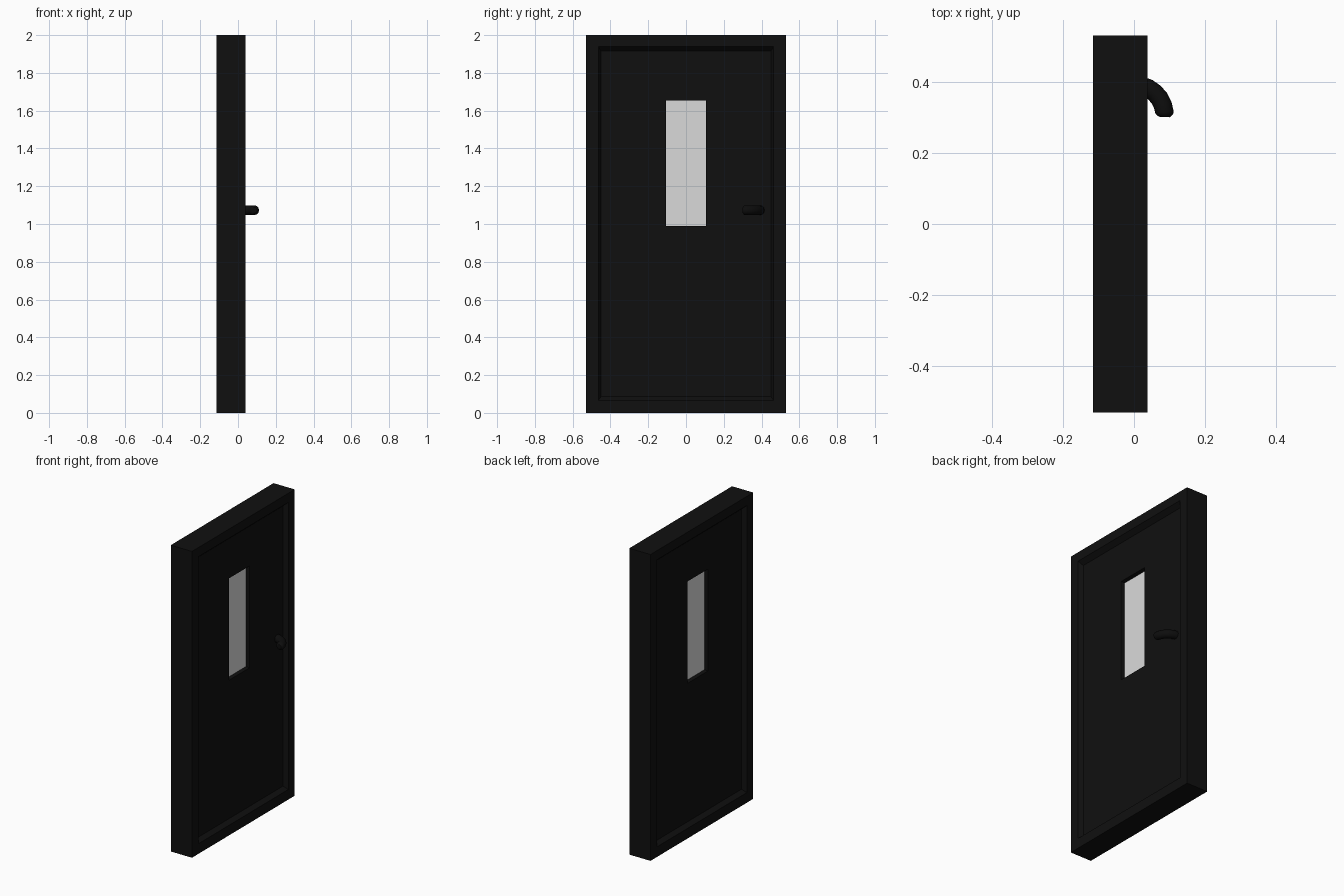
import bpy, bmesh, math
from mathutils import Vector

if "Cube" in bpy.data.objects:
    bpy.data.objects.remove(bpy.data.objects["Cube"])

MID = -0.038  # middle of the door's thickness along x


def material(name, rgb):
    m = bpy.data.materials.new(name)
    m.diffuse_color = (*rgb, 1)
    m.use_nodes = True
    m.node_tree.nodes["Principled BSDF"].inputs["Base Color"].default_value = m.diffuse_color
    return m


black = material("black paint", (0.005, 0.005, 0.005))
dark = material("handle black", (0.004, 0.004, 0.004))
pale = material("pale glass", (0.7, 0.7, 0.7))


def finish(name, bm, mat):
    bmesh.ops.recalc_face_normals(bm, faces=bm.faces)
    me = bpy.data.meshes.new(name)
    bm.to_mesh(me)
    bm.free()
    me.materials.append(mat)
    ob = bpy.data.objects.new(name, me)
    bpy.context.collection.objects.link(ob)
    return ob


def bridge(bm, a, b):
    n = len(a)
    for i in range(n):
        bm.faces.new((a[i], a[(i + 1) % n], b[(i + 1) % n], b[i]))


def rect_ring(name, profile, mat):
    """Closed rectangular ring; profile = (x offset, half width, bottom, top),
    mirrored across the middle of the thickness."""
    bm = bmesh.new()
    full = profile + [(-x, w, b, t) for x, w, b, t in reversed(profile)]
    loops = [[bm.verts.new((MID + x, y, z)) for y, z in
              ((-w, b), (w, b), (w, t), (-w, t))] for x, w, b, t in full]
    for i in range(len(loops)):
        bridge(bm, loops[i], loops[(i + 1) % len(loops)])
    return finish(name, bm, mat)


# Outer frame with a sloped inner edge on both sides
rect_ring("door_frame", [(0.045, 0.448, 0.088, 1.912),
                         (0.0765, 0.464, 0.066, 1.94),
                         (0.0765, 0.53, 0.0, 2.0)], black)

# Recessed door panel with a window opening
rect_ring("door_panel", [(0.048, 0.106, 0.99, 1.655),
                         (0.048, 0.47, 0.06, 1.945)], black)

# Window pane set into the opening
bm = bmesh.new()
bmesh.ops.create_cube(bm, size=1)
for v in bm.verts:
    v.co = Vector((MID + v.co.x * 0.04, v.co.y * 0.216, 1.3225 + v.co.z * 0.669))
finish("window_pane", bm, pale)

# Curved lever handle: a tube swept along a quarter circle, rounded at the tip
bm = bmesh.new()
BEND, TUBE, SIDES = 0.086, 0.026, 12
stations = [(a, 1.0) for a in range(0, 85, 14)] + [(88, 0.92), (93, 0.6)]
rings = []
for deg, s in stations:
    a = math.radians(deg)
    out = Vector((math.sin(a), math.cos(a), 0))
    centre = Vector((0, 0.305, 1.073)) + out * BEND
    rings.append([bm.verts.new(centre + TUBE * s * (
        out * math.cos(t) + Vector((0, 0, 1)) * math.sin(t)))
        for t in (2 * math.pi * k / SIDES for k in range(SIDES))])
for a, b in zip(rings, rings[1:]):
    bridge(bm, a, b)
bm.faces.new(rings[0])
bm.faces.new(rings[-1])
handle = finish("door_handle", bm, dark)
bpy.context.view_layer.objects.active = handle
handle.select_set(True)
bpy.ops.object.shade_smooth_by_angle(angle=math.radians(40))
